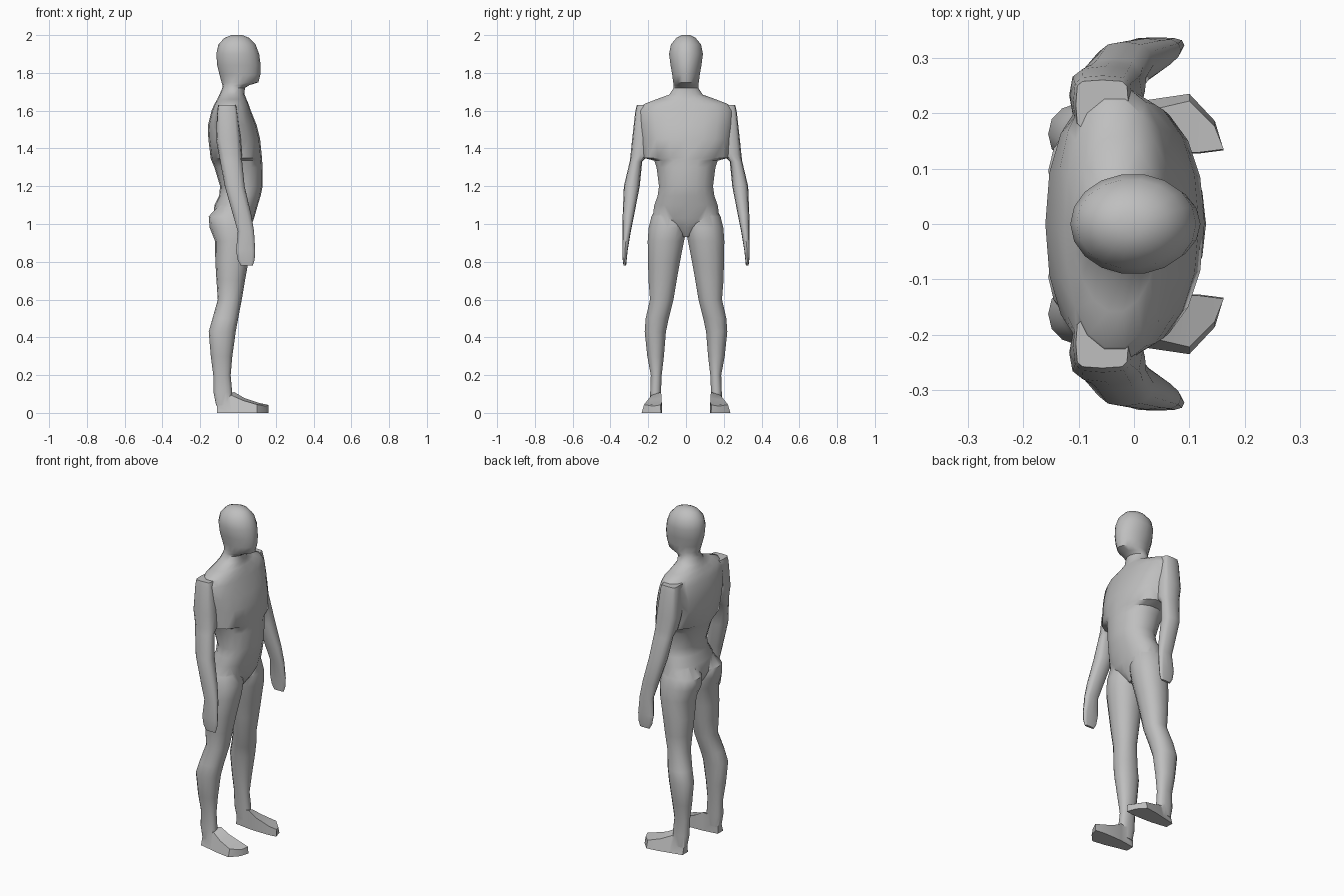
import bpy
import bmesh
from math import cos, sin, pi

cube = bpy.data.objects.get("Cube")
if cube:
    bpy.data.objects.remove(cube, do_unlink=True)

# Single matte grey for the whole figure
grey = bpy.data.materials.new("plain_grey")
grey.use_nodes = True
tone = (0.52, 0.52, 0.52, 1.0)
grey.diffuse_color = tone
for node in grey.node_tree.nodes:
    if node.type == "BSDF_PRINCIPLED":
        node.inputs["Base Color"].default_value = tone
        node.inputs["Roughness"].default_value = 0.8


def signed_power(value, exponent):
    """Power that keeps the sign, used for rounded-box sections."""
    return abs(value) ** exponent * (1 if value >= 0 else -1)


def section(z, back, front, inner, outer, squareness, sides):
    """Horizontal rounded cross-section between four limits."""
    ring = []
    for i in range(sides):
        angle = 2 * pi * i / sides
        u = signed_power(cos(angle), 2 / squareness)
        v = signed_power(sin(angle), 2 / squareness)
        ring.append(((back + front) / 2 + u * (front - back) / 2,
                     (inner + outer) / 2 + v * (outer - inner) / 2, z))
    return ring


def loft(name, rings, side=1):
    """Skin a list of equal rings and cap both ends; side=-1 mirrors in y."""
    bm = bmesh.new()
    loops = [[bm.verts.new((x, y * side, z)) for x, y, z in ring] for ring in rings]
    count = len(loops[0])
    for low, high in zip(loops, loops[1:]):
        for i in range(count):
            j = (i + 1) % count
            bm.faces.new((low[i], low[j], high[j], high[i]))
    bm.faces.new(loops[0])
    bm.faces.new(loops[-1])
    bmesh.ops.recalc_face_normals(bm, faces=bm.faces)
    mesh = bpy.data.meshes.new(name)
    bm.to_mesh(mesh)
    bm.free()
    mesh.materials.append(grey)
    obj = bpy.data.objects.new(name, mesh)
    bpy.context.scene.collection.objects.link(obj)
    return obj


# Trunk, neck and head: height, back, front, half width, squareness
trunk_rows = [
    (.93, -.06, .03, .02, 2), (.98, -.11, .065, .1, 2),
    (1.03, -.13, .085, .18, 2.2), (1.1, -.125, .105, .17, 2.2),
    (1.15, -.1, .12, .152, 2.2), (1.2, -.095, .13, .145, 2.2),
    (1.3, -.125, .13, .158, 2.2), (1.335, -.14, .128, .17, 2.2),
    (1.35, -.145, .127, .225, 2.2), (1.45, -.157, .117, .235, 2.2),
    (1.52, -.16, .1, .245, 2.2), (1.6, -.14, .068, .25, 2.3),
    (1.635, -.125, .056, .225, 2.2), (1.66, -.11, .045, .16, 2),
    (1.685, -.098, .035, .09, 2), (1.72, -.083, .036, .066, 2),
    (1.735, -.082, .06, .066, 2), (1.75, -.087, .108, .069, 1.8),
    (1.79, -.098, .118, .074, 1.9), (1.84, -.11, .12, .083, 2),
    (1.9, -.115, .112, .091, 2), (1.95, -.104, .093, .081, 2),
    (1.985, -.072, .06, .052, 2), (2.0, -.035, .022, .022, 2),
]
body = loft("body", [section(z, b, f, -w, w, p, 18) for z, b, f, w, p in trunk_rows])

# Arm and mitten hand: height, back, front, inner, outer, squareness
arm_rows = [
    (1.63, -.105, -.01, .17, .26, 5), (1.6, -.11, -.003, .17, .268, 4),
    (1.45, -.117, .015, .18, .285, 3), (1.37, -.102, .02, .19, .293, 2.6),
    (1.33, -.094, .022, .232, .298, 2.4), (1.2, -.07, .035, .245, .329, 2.4),
    (1.05, -.027, .07, .274, .335, 2.4), (.96, -.001, .085, .292, .336, 2.4),
    (.86, -.01, .091, .309, .337, 3), (.81, -.002, .088, .314, .335, 3),
    (.78, .015, .078, .317, .331, 3),
]

# Leg from hip to ankle, same columns
leg_rows = [
    (1.1, -.1, .06, .03, .15, 2), (1.04, -.155, .07, .006, .185, 2.2),
    (.98, -.15, .082, -.005, .2, 2.2), (.91, -.122, .076, .008, .205, 2.2),
    (.8, -.12, .055, .03, .203, 2.2), (.7, -.114, .037, .048, .2, 2.2),
    (.6, -.107, .02, .065, .192, 2.2), (.5, -.135, .001, .09, .215, 2.2),
    (.43, -.155, -.012, .105, .22, 2.2), (.3, -.144, -.03, .116, .206, 2.2),
    (.2, -.131, -.039, .128, .187, 2.3), (.11, -.13, -.031, .132, .19, 2.5),
    (.04, -.116, -.035, .136, .19, 2.5),
]

# Foot from heel to toe: inner x, outer x, inner y, outer y, top height
foot_rows = [
    (-.112, -.112, .143, .193, .09), (-.02, -.035, .13, .21, .11),
    (.035, .025, .127, .224, .078), (.115, .1, .127, .235, .052),
    (.162, .146, .133, .186, .042),
]


def foot_ring(x_in, x_out, inner, outer, top):
    slope_in = outer - top * 0.25
    return [(x_in, inner, 0), (x_out, outer, 0),
            (x_out, slope_in, top * 0.85), (x_in, inner + 0.002, top)]


# Limbs on both sides
limbs = []
for side, label in ((1, "left"), (-1, "right")):
    limbs.append(loft("arm_" + label, [section(*r, 12) for r in arm_rows], side))
    limbs.append(loft("leg_" + label, [section(*r, 14) for r in leg_rows], side))
    limbs.append(loft("foot_" + label, [foot_ring(*r) for r in foot_rows], side))

# Merge the limbs into one skin
for obj in bpy.context.selected_objects:
    obj.select_set(False)
body.select_set(True)
bpy.context.view_layer.objects.active = body
for limb in limbs:
    union = body.modifiers.new("join_" + limb.name, "BOOLEAN")
    union.operation = "UNION"
    union.solver = "EXACT"
    union.object = limb
    bpy.ops.object.modifier_apply(modifier=union.name)
    bpy.data.objects.remove(limb, do_unlink=True)

bpy.ops.object.shade_smooth_by_angle(angle=pi / 4)
